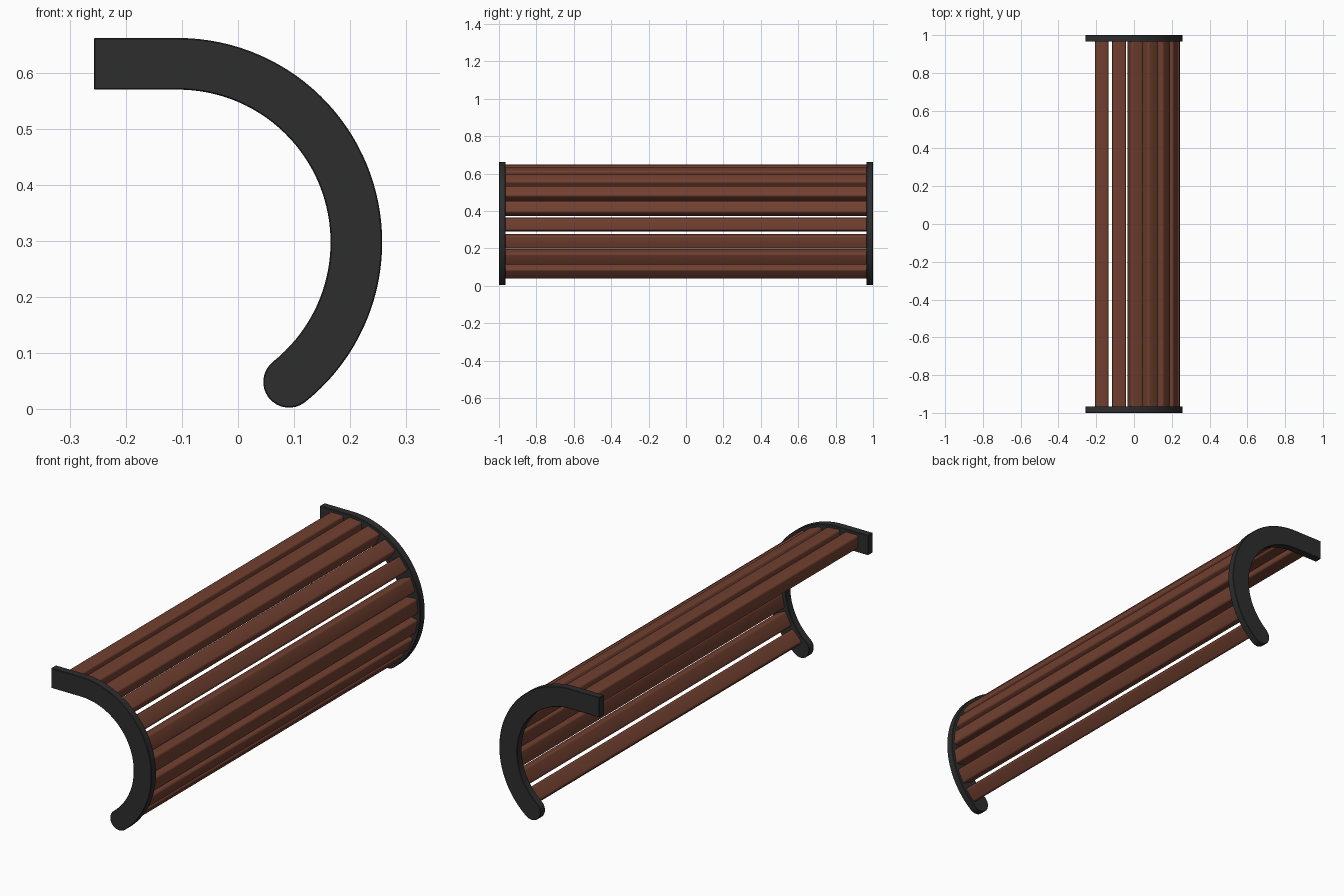
import bpy, bmesh, math
from mathutils import Vector

if "Cube" in bpy.data.objects:
    bpy.data.objects.remove(bpy.data.objects["Cube"])

CX, CZ = -0.107, 0.298          # centre of the curved backrest
R_IN, R_OUT, R_MID = 0.272, 0.364, 0.318
END = math.radians(-51.5)       # where the curve ends
Y_END, Y_IN = 1.0, 0.965


def material(name, rgb):
    m = bpy.data.materials.new(name)
    m.diffuse_color = (*rgb, 1)
    m.use_nodes = True
    m.node_tree.nodes["Principled BSDF"].inputs["Base Color"].default_value = m.diffuse_color
    return m


metal = material("dark metal", (0.027, 0.027, 0.027))
wood = material("red brown wood", (0.165, 0.051, 0.029))


def extrude_profile(name, pts, y0, y1, mat, bevel, segs, pick):
    """Extrude an x/z outline along y, bevel the picked edges, shade smooth."""
    bm = bmesh.new()
    face = bm.faces.new([bm.verts.new((x, y0, z)) for x, z in pts])
    ext = bmesh.ops.extrude_face_region(bm, geom=[face])
    verts = [g for g in ext["geom"] if isinstance(g, bmesh.types.BMVert)]
    bmesh.ops.translate(bm, verts=verts, vec=Vector((0, y1 - y0, 0)))
    bmesh.ops.recalc_face_normals(bm, faces=bm.faces[:])
    edges = [e for e in bm.edges if pick(e)]
    bmesh.ops.bevel(bm, geom=edges, offset=bevel, segments=segs,
                    profile=0.5, affect='EDGES')
    me = bpy.data.meshes.new(name)
    bm.to_mesh(me)
    bm.free()
    me.materials.append(mat)
    me.shade_smooth()
    me.set_sharp_from_angle(angle=math.radians(35))
    ob = bpy.data.objects.new(name, me)
    bpy.context.collection.objects.link(ob)
    return ob


def polar(r, a):
    return (CX + r * math.cos(a), CZ + r * math.sin(a))


# End brackets: straight top, long arc, rounded foot
N = 48
angles = [math.pi / 2 + (END - math.pi / 2) * i / N for i in range(N + 1)]
outline = [(-0.257, CZ + R_OUT)] + [polar(R_OUT, a) for a in angles]
tip = polar(R_MID, END)
cap = (R_OUT - R_IN) / 2
for i in range(1, 16):
    a = END - math.pi * i / 16
    outline.append((tip[0] + cap * math.cos(a), tip[1] + cap * math.sin(a)))
outline += [polar(R_IN, a) for a in reversed(angles)] + [(-0.257, CZ + R_IN)]


def rim(e):
    return e.calc_face_angle(0) > math.radians(40)


extrude_profile("front_bracket", outline, -Y_END, -Y_IN, metal, 0.002, 1, rim)
extrude_profile("back_bracket", outline, Y_IN, Y_END, metal, 0.002, 1, rim)


# Wooden slats: one on the straight part, the rest around the arc
def slat(name, cx, cz, a, w=0.07, t=0.062):
    out = Vector((math.cos(a), math.sin(a)))
    along = Vector((-out.y, out.x))
    pts = [Vector((cx, cz)) + out * su * t / 2 + along * sv * w / 2
           for su, sv in ((1, 1), (1, -1), (-1, -1), (-1, 1))]
    extrude_profile(name, [tuple(p) for p in pts], -Y_IN - 0.005, Y_IN + 0.005,
                    wood, 0.01, 4,
                    lambda e: abs(e.verts[0].co.y - e.verts[1].co.y) > 1)


slat("slat_1", -0.171, CZ + R_MID + 0.002, math.pi / 2)
for i in range(9):
    a = math.radians(85 - 15.95 * i)
    x, z = polar(R_MID + 0.002, a)
    slat(f"slat_{i + 2}", x, z, a)
